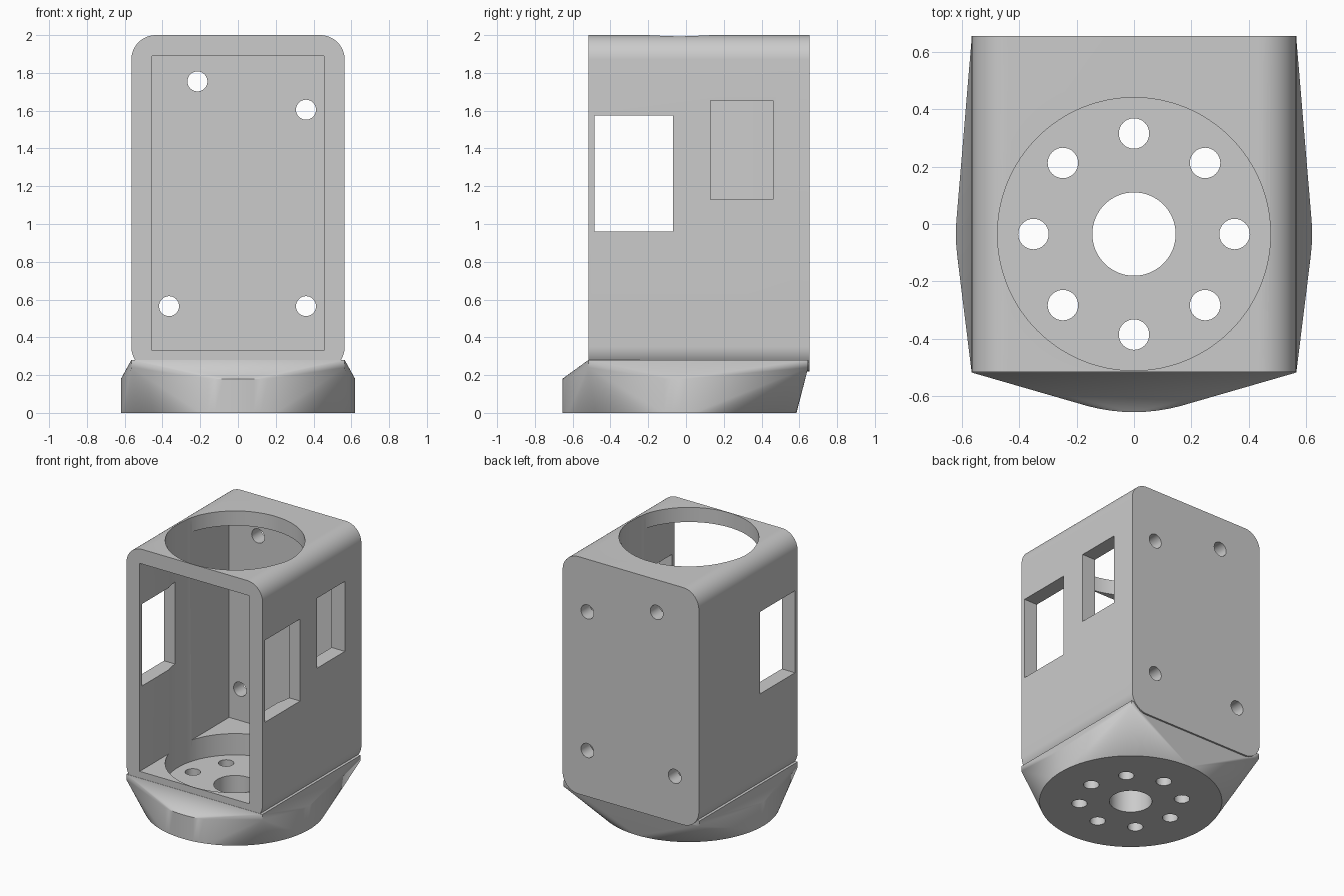
import bpy
import bmesh
from math import cos, sin, pi, radians
from mathutils import Matrix, Vector

if "Cube" in bpy.data.objects:
    bpy.data.objects.remove(bpy.data.objects["Cube"], do_unlink=True)

grey = bpy.data.materials.new("light grey")
grey.use_nodes = True
grey.diffuse_color = (0.6, 0.6, 0.6, 1)
grey.node_tree.nodes["Principled BSDF"].inputs["Base Color"].default_value = (0.6, 0.6, 0.6, 1)

HALF_W, FRONT, BACK = 0.565, -0.515, 0.655
BOTTOM, TOP, WALL, CORNER = 0.22, 2.0, 0.11, 0.13
AXIS_Y = -0.035


def make(name, bm):
    bmesh.ops.recalc_face_normals(bm, faces=bm.faces[:])
    mesh = bpy.data.meshes.new(name)
    bm.to_mesh(mesh)
    bm.free()
    mesh.materials.append(grey)
    obj = bpy.data.objects.new(name, mesh)
    bpy.context.scene.collection.objects.link(obj)
    return obj


def block(name, lo, hi):
    bm = bmesh.new()
    lo, hi = Vector(lo), Vector(hi)
    bmesh.ops.create_cube(bm, size=1, matrix=Matrix.Translation((lo + hi) / 2)
                          @ Matrix.Diagonal((*(hi - lo), 1)))
    return make(name, bm)


def cylinder(name, radius, centre, depth, axis="Z", sides=48):
    bm = bmesh.new()
    turn = Matrix.Rotation(pi / 2, 4, "X") if axis == "Y" else Matrix()
    bmesh.ops.create_cone(bm, cap_ends=True, segments=sides, radius1=radius,
                          radius2=radius, depth=depth,
                          matrix=Matrix.Translation(centre) @ turn)
    return make(name, bm)


def rounded_shell():
    bm = bmesh.new()
    corners = [(1, TOP, 0), (-1, TOP, 90), (-1, BOTTOM, 180), (1, BOTTOM, 270)]
    ring = []
    for side, z, start in corners:
        cx = side * (HALF_W - CORNER)
        cz = z - CORNER if z == TOP else z + CORNER
        for i in range(17):
            a = radians(start + 90 * i / 16)
            ring.append(bm.verts.new((cx + CORNER * cos(a), FRONT, cz + CORNER * sin(a))))
    face = bm.faces.new(ring)
    moved = bmesh.ops.extrude_face_region(bm, geom=[face])["geom"]
    bmesh.ops.translate(bm, vec=(0, BACK - FRONT, 0),
                        verts=[v for v in moved if isinstance(v, bmesh.types.BMVert)])
    return make("housing", bm)


def hull_base():
    # Round foot blended into a thin rectangular plate
    bm = bmesh.new()
    for z in (0, 0.18):
        for i in range(96):
            a = 2 * pi * i / 96
            bm.verts.new((0.62 * cos(a), AXIS_Y + 0.62 * sin(a), z))
    for z in (0.24, 0.28):
        for x in (-HALF_W, HALF_W):
            for y in (FRONT - 0.002, BACK - 0.008):
                bm.verts.new((x, y, z))
    result = bmesh.ops.convex_hull(bm, input=bm.verts[:])
    loose = [v for v in result["geom_interior"] if isinstance(v, bmesh.types.BMVert)]
    bmesh.ops.delete(bm, geom=loose, context="VERTS")
    bmesh.ops.dissolve_limit(bm, angle_limit=0.002, verts=bm.verts[:], edges=bm.edges[:])
    return make("base", bm)


housing = rounded_shell()
steps = [(hull_base(), "UNION")]

# Open-fronted cavity and the vertical bore through the roof and into the floor
inner = HALF_W - WALL
cutters = [
    block("cavity", (-inner, FRONT - 0.3, BOTTOM + WALL), (inner, BACK - WALL, TOP - WALL)),
    cylinder("bore", 0.475, (0, AXIS_Y, 1.17), 2.0, sides=128),
    cylinder("shaft_hole", 0.145, (0, AXIS_Y, 0.1), 0.4, sides=64),
    # Front window passes through both sides, rear window only through one
    block("side_windows", (-1, -0.485, 0.96), (1, -0.07, 1.575)),
    block("rear_window", (0.3, 0.13, 1.13), (1, 0.46, 1.655)),
]
# Ring of bolt holes in the foot
for i in range(8):
    a = i * pi / 4
    cutters.append(cylinder("bolt_hole", 0.053,
                            (0.35 * cos(a), AXIS_Y + 0.35 * sin(a), 0.1), 0.4, sides=32))
# Mounting holes in the back wall
for x, z in ((-0.215, 1.755), (0.36, 1.605), (-0.365, 0.565), (0.36, 0.565)):
    cutters.append(cylinder("mount_hole", 0.053, (x, BACK - 0.05, z), 0.4, "Y", 32))
steps += [(c, "DIFFERENCE") for c in cutters]

for tool, operation in steps:
    mod = housing.modifiers.new(tool.name, "BOOLEAN")
    mod.operation, mod.object, mod.solver = operation, tool, "EXACT"

# Bake the cuts and remove the helpers
bpy.context.view_layer.update()
graph = bpy.context.evaluated_depsgraph_get()
baked = bpy.data.meshes.new_from_object(housing.evaluated_get(graph))
housing.modifiers.clear()
housing.data = baked
baked.materials.clear()
baked.materials.append(grey)
for poly in baked.polygons:
    poly.material_index = 0
for tool, _ in steps:
    bpy.data.objects.remove(tool, do_unlink=True)

bpy.ops.object.select_all(action="DESELECT")
housing.select_set(True)
bpy.context.view_layer.objects.active = housing
bpy.ops.object.shade_smooth_by_angle(angle=radians(20))
